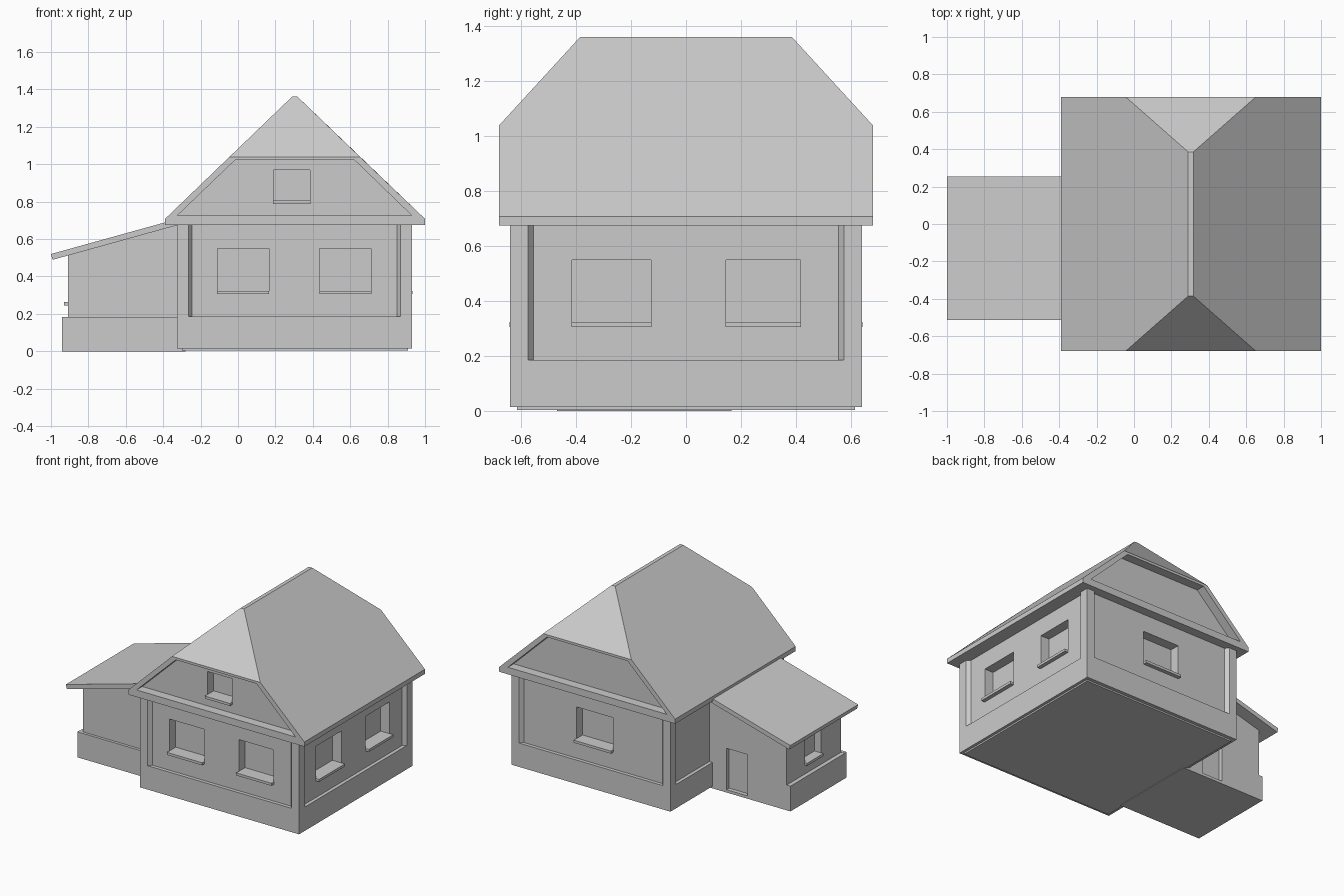
import bpy, bmesh
from mathutils import Vector

if "Cube" in bpy.data.objects:
    bpy.data.objects.remove(bpy.data.objects["Cube"])


def finish(name, bm):
    bmesh.ops.recalc_face_normals(bm, faces=bm.faces)
    me = bpy.data.meshes.new(name)
    bm.to_mesh(me)
    bm.free()
    ob = bpy.data.objects.new(name, me)
    bpy.context.collection.objects.link(ob)
    return ob


def hull(name, pts):
    """Convex solid around the points, with flat sides merged."""
    bm = bmesh.new()
    for p in pts:
        bm.verts.new(p)
    bmesh.ops.convex_hull(bm, input=bm.verts[:])
    bmesh.ops.dissolve_limit(bm, angle_limit=0.01, verts=bm.verts[:], edges=bm.edges[:])
    return finish(name, bm)


def box(name, x, y, z):
    return hull(name, [(a, b, c) for a in x for b in y for c in z])


def prism(name, profile, y0, y1):
    """Extrude an x-z profile along y."""
    bm = bmesh.new()
    f = bm.faces.new([bm.verts.new((x, y0, z)) for x, z in profile])
    r = bmesh.ops.extrude_face_region(bm, geom=[f])
    vs = [v for v in r["geom"] if isinstance(v, bmesh.types.BMVert)]
    bmesh.ops.translate(bm, verts=vs, vec=Vector((0, y1 - y0, 0)))
    return finish(name, bm)


def cut(target, cutter):
    m = target.modifiers.new("cut", "BOOLEAN")
    m.operation = "DIFFERENCE"
    m.solver = "EXACT"
    m.object = cutter
    bpy.context.view_layer.objects.active = target
    bpy.ops.object.modifier_apply(modifier=m.name)
    bpy.data.objects.remove(cutter)


def window(target, name, axis, wall, sign, span, z, depth=0.07, sill_out=0.028):
    """Recess an opening in a wall and lay a sill along its bottom."""
    out = sorted((wall - sign * depth, wall + sign * 0.1))
    sill = sorted((wall - sign * (depth + 0.01), wall + sign * sill_out))
    wide = (span[0] - 0.002, span[1] + 0.002)
    if axis == "y":
        cut(target, box("cutter", span, out, z))
        box(name + "_sill", wide, sill, (z[0], z[0] + 0.018))
    else:
        cut(target, box("cutter", out, span, z))
        box(name + "_sill", sill, wide, (z[0], z[0] + 0.018))


# Main walls: plinth and corner posts stay proud, panels are recessed
X0, X1, Y = -0.325, 0.93, 0.64
D = 0.025
walls = box("main_walls", (X0, X1), (-Y, Y), (0.015, 0.676))
for s in (-1, 1):
    cut(walls, hull("cutter", [(x, s * y, z) for z in (0.185, 0.75) for x, y in
        ((-0.285, Y + D), (0.89, Y + D), (-0.245, Y - D), (0.85, Y - D))]))
for xo, s in ((X0, -1), (X1, 1)):
    cut(walls, hull("cutter", [(xo + s * d, y, z) for z in (0.185, 0.75) for d, h in
        ((D, 0.595), (-D, 0.555)) for y in (-h, h)]))
box("foundation_slab", (-0.3, 0.91), (-0.615, 0.615), (0.004, 0.02))

# Main windows: two in front, two on the right, one at the back
WZ = (0.305, 0.55)
for i, span in enumerate(((-0.11, 0.165), (0.437, 0.712))):
    window(walls, f"front_window_{i}", "y", -Y + D, -1, span, WZ)
for i, span in enumerate(((-0.415, -0.128), (0.145, 0.417))):
    window(walls, f"right_window_{i}", "x", X1 - D, 1, span, WZ)
window(walls, "back_window", "y", Y - D, 1, (0.145, 0.435), WZ)

# Half-hipped roof with recessed gable panels
pts = [(x, y, z) for x in (-0.39, 1.0) for y in (-0.68, 0.68) for z in (0.675, 0.708)]
pts += [(x, y, 1.04) for x in (-0.045, 0.652) for y in (-0.68, 0.68)]
pts += [(x, y, 1.362) for x in (0.29, 0.317) for y in (-0.385, 0.385)]
roof = hull("main_roof", pts)
gable = [(-0.325, 0.725), (0.93, 0.725), (0.622, 1.023), (-0.015, 1.023)]
for y0, y1 in ((-0.8, -0.615), (0.615, 0.8)):
    cut(roof, prism("cutter", gable, y0, y1))
window(roof, "gable_window", "y", -0.615, -1, (0.19, 0.385), (0.787, 0.97))

# Side annex: walls with stepped plinth, door and small window
annex = prism("annex_walls", [(-0.94, 0), (-0.28, 0), (-0.28, 0.69), (-0.91, 0.515),
                              (-0.91, 0.18), (-0.94, 0.18)], -0.45, 0.165)
box("annex_plinth", (-0.94, -0.28), (-0.47, -0.449), (0, 0.182))
cut(annex, box("cutter", (-0.60, -0.435), (0.135, 0.3), (0.02, 0.315)))
window(annex, "annex_window", "x", -0.91, -1, (-0.22, -0.04), (0.245, 0.44), 0.05, 0.02)

# Lean-to roof
prism("annex_roof", [(-1.0, 0.52), (-0.992, 0.489), (-0.3, 0.681), (-0.3, 0.714)], -0.513, 0.253)
